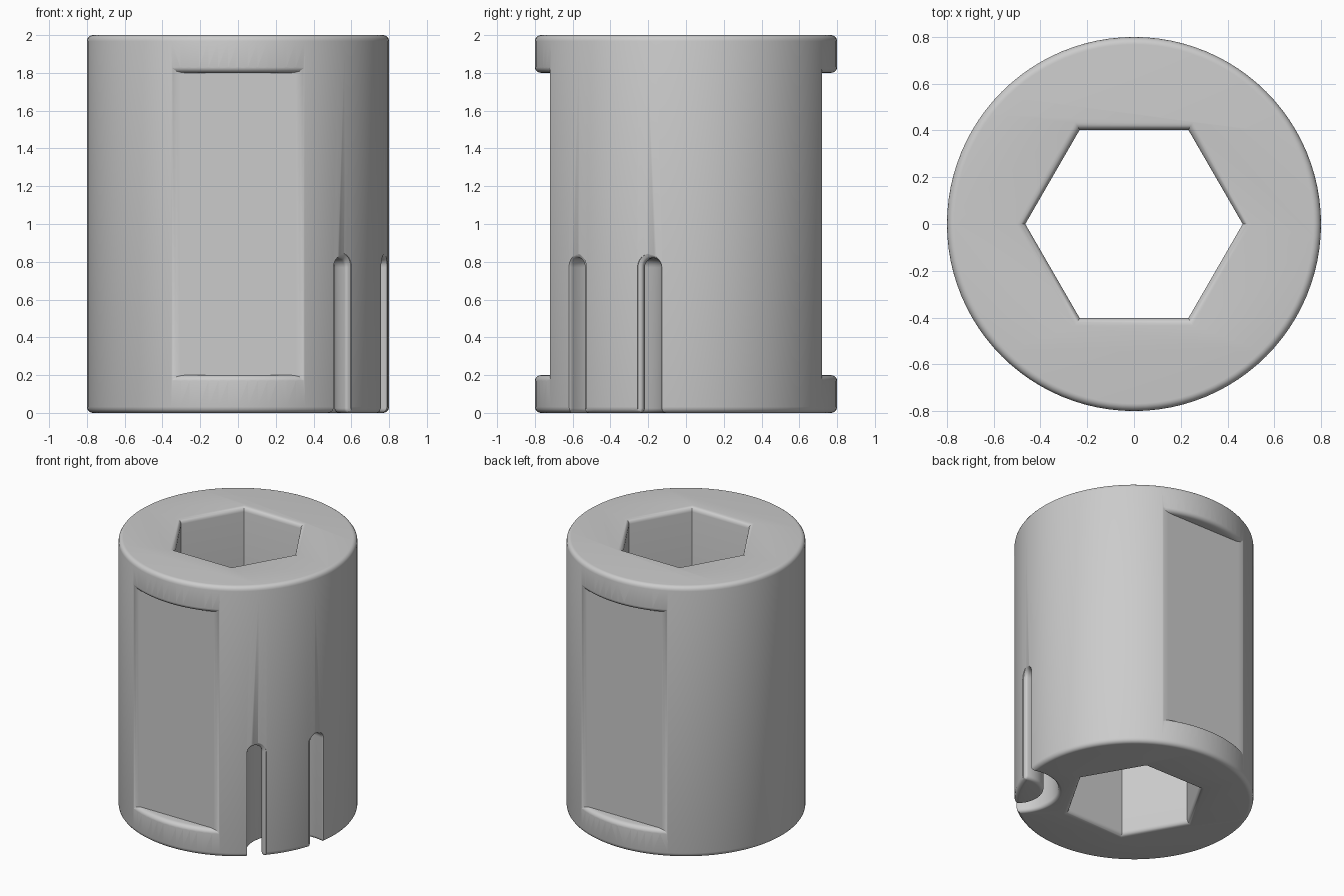
import bpy, bmesh
from math import sin, cos, pi, radians, sqrt, hypot

cube = bpy.data.objects.get("Cube")
if cube:
    bpy.data.objects.remove(cube)

R, H = 0.8, 2.0          # sleeve radius and height
EDGE = 0.032             # edge rounding
STEPS = [0, 0.03, 0.12, 0.3, 0.6, 1]


def rounding(d, b=EDGE):
    """Setback of a rounded corner at distance d from the end face."""
    d = min(max(d, 0), b)
    return b - sqrt(b * b - (b - d) ** 2)


def loft(name, rings):
    """Closed solid through rings that all have the same number of points."""
    bm = bmesh.new()
    rows = [[bm.verts.new(p) for p in ring] for ring in rings]
    n = len(rows[0])
    for a, b in zip(rows, rows[1:]):
        for i in range(n):
            j = (i + 1) % n
            bm.faces.new((a[i], a[j], b[j], b[i]))
    bm.faces.new(rows[0][::-1])
    bm.faces.new(rows[-1])
    bmesh.ops.recalc_face_normals(bm, faces=bm.faces)
    mesh = bpy.data.meshes.new(name)
    bm.to_mesh(mesh)
    bm.free()
    obj = bpy.data.objects.new(name, mesh)
    bpy.context.collection.objects.link(obj)
    return obj


def polygon(r, n, z):
    return [(r * cos(2 * pi * i / n), r * sin(2 * pi * i / n), z) for i in range(n)]


# Outer sleeve with rounded rims
low = [t * EDGE for t in STEPS]
levels = low + [H - z for z in reversed(low)]
sleeve = loft("sleeve", [polygon(R - rounding(min(z, H - z)), 96, z) for z in levels])

# Hexagonal bore, eased at both mouths
bore_levels = [-0.05] + levels + [H + 0.05]
cutters = [loft("bore_cutter", [polygon(0.465 + 1.15 * rounding(min(z, H - z)), 6, z)
                                for z in bore_levels])]


# Flat front and back recesses under rounded lips
def flat_section(angle, side):
    inner, outer = 0.72 / cos(angle), R + 0.04
    radii = [inner] + [max(inner + 0.0001 * k, R - t * EDGE)
                       for k, t in enumerate(reversed(STEPS), 1)] + [outer]
    top = [(r, 1.8 + rounding(R - r)) for r in radii]
    loop = top + [(r, H - z) for r, z in reversed(top)]
    return [(r * sin(angle), side * r * cos(angle), z) for r, z in loop]


for side, label in ((-1, "front"), (1, "back")):
    angles = [radians(-27 + 54 * i / 40) for i in range(41)]
    cutters.append(loft(label + "_flat_cutter", [flat_section(a, side) for a in angles]))

# Curved slot that frees a latch tongue at the lower edge
SLOT_R, HALF, EASE, AIM = 0.232, 0.05, 0.025, radians(-30)


def slot_section(a):
    cx, cy = R * cos(AIM), R * sin(AIM)
    dx, dy = cos(AIM + pi + a), sin(AIM + pi + a)
    h = HALF + rounding(R - hypot(cx + SLOT_R * dx, cy + SLOT_R * dy), EASE)
    wall = [(h + EASE, -0.05)] + [(h + rounding(t * EASE, EASE), t * EASE) for t in STEPS]
    arch = [(h * cos(pi * i / 12), 0.77 + h * sin(pi * i / 12)) for i in range(13)]
    loop = wall + arch + [(-s, z) for s, z in reversed(wall)]
    return [(cx + (SLOT_R + s) * dx, cy + (SLOT_R + s) * dy, z) for s, z in loop]


turns = [radians(-105 + 210 * i / 120) for i in range(121)]
cutters.append(loft("slot_cutter", [slot_section(a) for a in turns]))

# Cut everything from the sleeve
bpy.context.view_layer.objects.active = sleeve
sleeve.select_set(True)
for cutter in cutters:
    cut = sleeve.modifiers.new(cutter.name, "BOOLEAN")
    cut.operation = "DIFFERENCE"
    cut.solver = "EXACT"
    cut.object = cutter
    bpy.ops.object.modifier_apply(modifier=cut.name)
    bpy.data.objects.remove(cutter)

# Single grey finish
grey = bpy.data.materials.new("plain_grey")
grey.use_nodes = True
colour = (0.6, 0.6, 0.6, 1)
grey.diffuse_color = colour
grey.node_tree.nodes["Principled BSDF"].inputs["Base Color"].default_value = colour
sleeve.data.materials.clear()
sleeve.data.materials.append(grey)
for face in sleeve.data.polygons:
    face.material_index = 0
bpy.ops.object.shade_smooth_by_angle(angle=radians(30))
